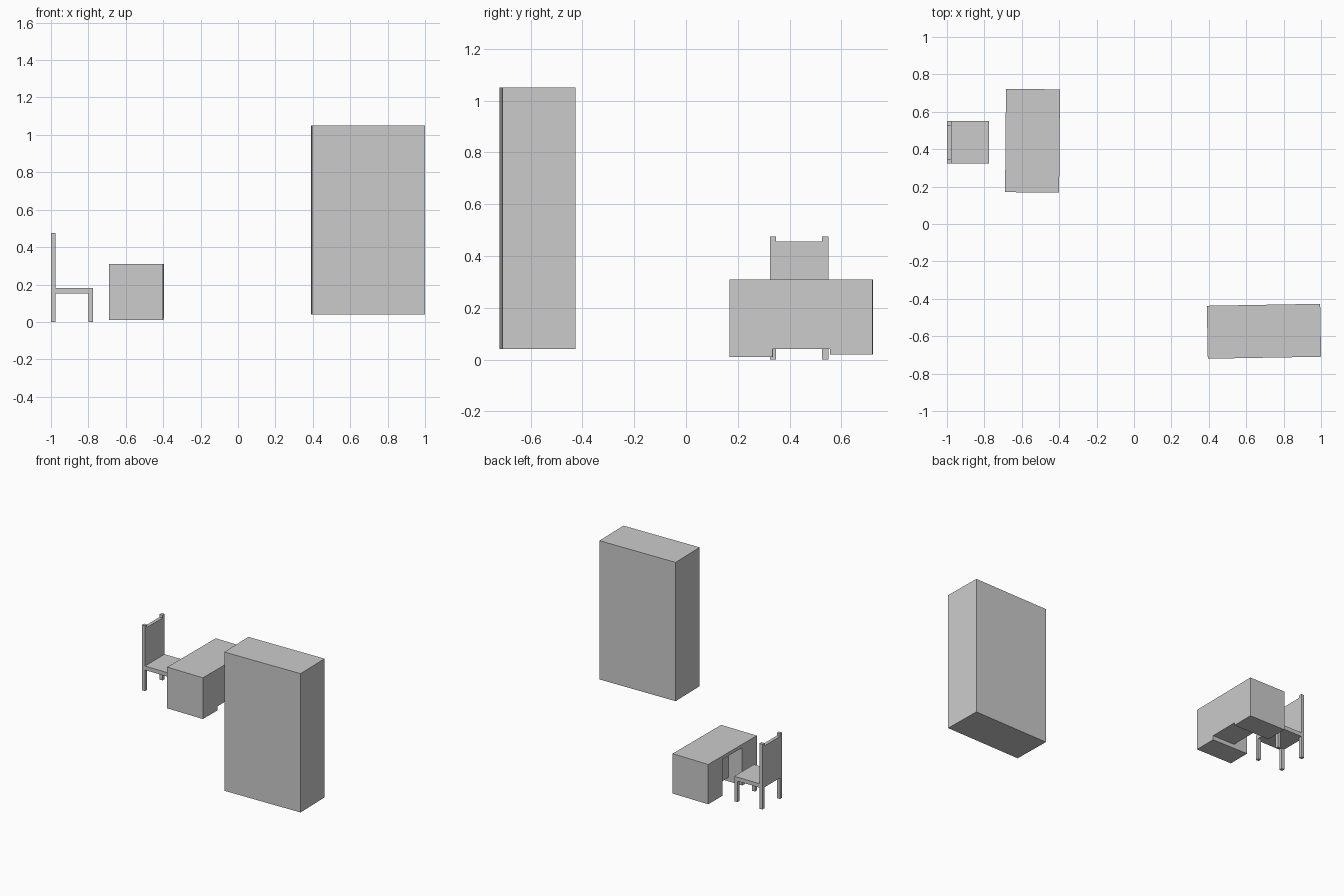
import bpy, bmesh, math
from mathutils import Matrix, Vector

if "Cube" in bpy.data.objects:
    bpy.data.objects.remove(bpy.data.objects["Cube"])


def make_object(name, boxes, turn=0.0):
    """Join boxes (x0, x1, y0, y1, z0, z1) into one flat-shaded object."""
    bm = bmesh.new()
    for x0, x1, y0, y1, z0, z1 in boxes:
        size = Matrix.Diagonal((x1 - x0, y1 - y0, z1 - z0, 1))
        place = Matrix.Translation(((x0 + x1) / 2, (y0 + y1) / 2, (z0 + z1) / 2))
        bmesh.ops.create_cube(bm, size=1, matrix=place @ size)
    # slight turn about the centre of the piece
    pts = [v.co for v in bm.verts]
    mid = Vector([(min(p[i] for p in pts) + max(p[i] for p in pts)) / 2 for i in range(3)])
    bmesh.ops.rotate(bm, verts=bm.verts, cent=mid,
                     matrix=Matrix.Rotation(math.radians(turn), 3, 'Z'))
    mesh = bpy.data.meshes.new(name)
    bm.to_mesh(mesh)
    bm.free()
    obj = bpy.data.objects.new(name, mesh)
    bpy.context.collection.objects.link(obj)
    return obj


# Tall cabinet
make_object("cabinet", [(0.392, 0.998, -0.715, -0.432, 0.04, 1.05)], turn=1.0)

# Desk: one outline with a knee hole on the -x side, seen from above
X0, X1, Y0, Y1, TOP = -0.687, -0.398, 0.169, 0.721, 0.31
KNEE_X, KNEE_Y0, KNEE_Y1, UNDER = -0.578, 0.335, 0.557, 0.285
make_object("desk", [
    (X0, X1, Y0, Y1, UNDER, TOP),                   # top
    (X0, X1, Y0, KNEE_Y0, 0.01, UNDER),             # near pedestal
    (X0, X1, KNEE_Y1, Y1, 0.02, UNDER),             # far pedestal
    (KNEE_X, X1, KNEE_Y0, KNEE_Y1, 0.04, UNDER),    # deep back panel
], turn=-0.5)

# Chair facing the desk
CX0, CX1, CY0, CY1, T = -1.0, -0.774, 0.324, 0.55, 0.024
SEAT0, SEAT1 = 0.153, 0.182
make_object("chair_seat", [(CX0, CX1, CY0, CY1, SEAT0, SEAT1)])
make_object("chair_back", [(CX0, CX0 + T, CY0 + T, CY1 - T, SEAT1, 0.455)])
for side, y in (("near", CY0), ("far", CY1 - T)):
    make_object(f"chair_front_leg_{side}", [(CX1 - T, CX1, y, y + T, 0, SEAT0)])
    make_object(f"chair_back_leg_{side}", [(CX0, CX0 + T, y, y + T, 0, SEAT0)])
    make_object(f"chair_back_post_{side}", [(CX0, CX0 + T, y, y + T, SEAT1, 0.475)])
